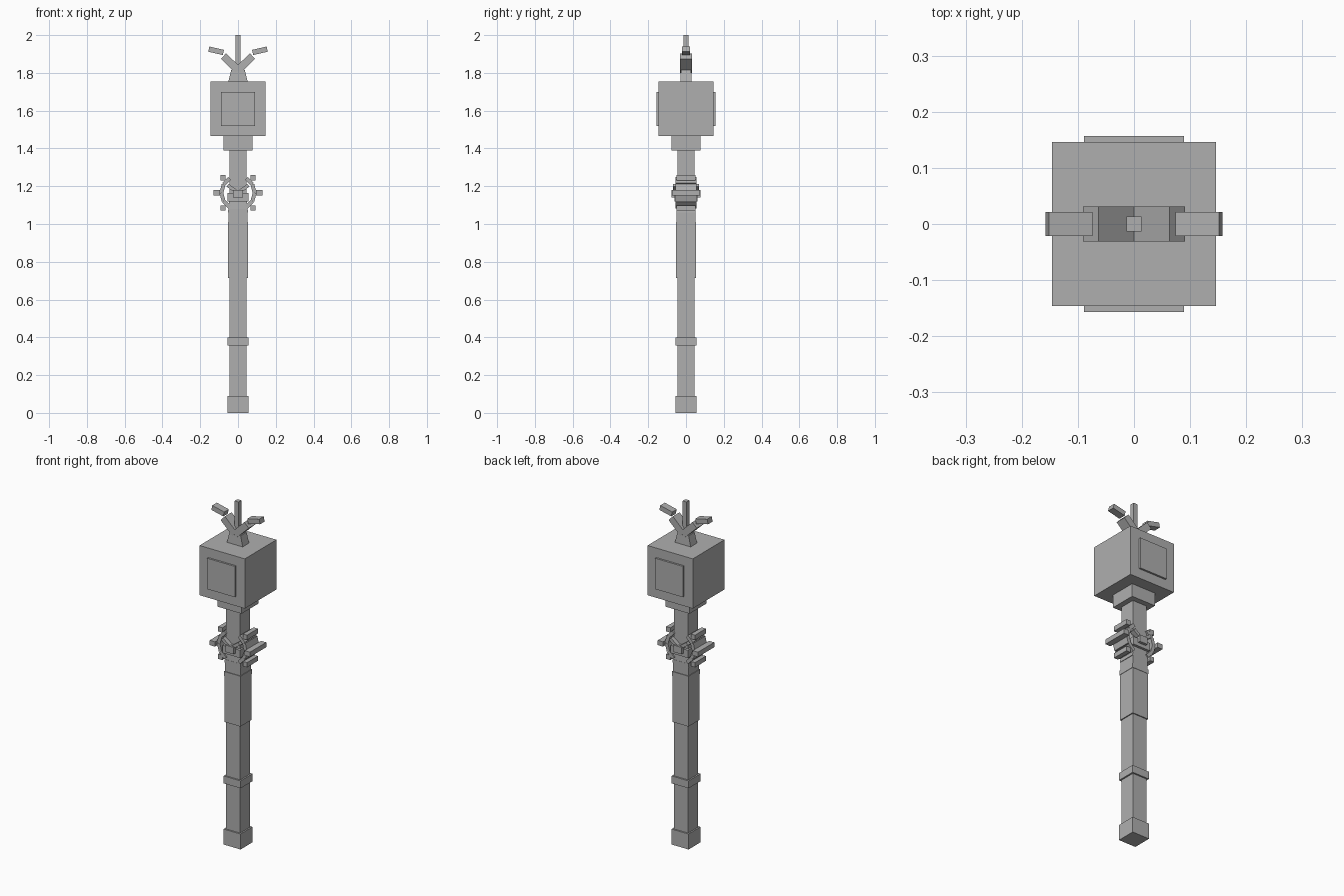
import bpy, bmesh, math
from mathutils import Matrix, Vector

if "Cube" in bpy.data.objects:
    bpy.data.objects.remove(bpy.data.objects["Cube"])

grey = bpy.data.materials.new("plain grey")
grey.diffuse_color = (0.43, 0.43, 0.43, 1)
grey.use_nodes = True
grey.node_tree.nodes["Principled BSDF"].inputs["Base Color"].default_value = grey.diffuse_color


def finish(name, bm):
    bmesh.ops.recalc_face_normals(bm, faces=bm.faces)
    me = bpy.data.meshes.new(name)
    bm.to_mesh(me)
    bm.free()
    me.materials.append(grey)
    ob = bpy.data.objects.new(name, me)
    bpy.context.collection.objects.link(ob)
    return ob


def box(name, centre, size, tilt=0):
    """Box tilted in the front plane (degrees, from +x towards +z)."""
    bm = bmesh.new()
    bmesh.ops.create_cube(bm, size=1)
    m = (Matrix.Translation(centre) @ Matrix.Rotation(-math.radians(tilt), 4, 'Y')
         @ Matrix.Diagonal((*size, 1)))
    bmesh.ops.transform(bm, matrix=m, verts=bm.verts)
    return finish(name, bm)


def block(name, half, z0, z1, half_y=None):
    hy = half if half_y is None else half_y
    return box(name, (0, 0, (z0 + z1) / 2), (2 * half, 2 * hy, z1 - z0))


def taper(name, b, t, z0, z1):
    """Frustum with half sizes b at the bottom and t at the top."""
    ob = block(name, 1, z0, z1)
    for v in ob.data.vertices:
        h = t if v.co.z > (z0 + z1) / 2 else b
        v.co.x *= h[0]
        v.co.y *= h[1]
    return ob


def bar(name, p, q, width, y0, y1):
    """Bar between two points in the front plane."""
    d = Vector(q) - Vector(p)
    return box(name, ((p[0] + q[0]) / 2, (y0 + y1) / 2, (p[1] + q[1]) / 2),
               (d.length, y1 - y0, width), math.degrees(math.atan2(d.y, d.x)))


# Handle
block("pommel", 0.055, 0, 0.09)
block("shaft", 0.046, 0.09, 1.39)
block("lower_band", 0.055, 0.357, 0.40)
block("grip", 0.052, 0.715, 0.985)
block("grip_band", 0.054, 0.985, 1.01)
block("upper_grip", 0.050, 1.01, 1.08)
taper("grip_flare", (0.053, 0.050), (0.047, 0.047), 1.06, 1.12)
block("collar", 0.056, 1.12, 1.165, 0.062)

# Ring emblem around the shaft
CZ = 1.165
for s in (-1, 1):
    pts = [(s * 0.088 * math.cos(math.radians(a)), CZ + 0.088 * math.sin(math.radians(a)))
           for a in (-60, -30, 0, 30, 60)]
    for p, q in zip(pts, pts[1:]):
        bar("ring_segment", p, q, 0.02, -0.055, 0.055)
    box("side_peg", (s * 0.113, 0, CZ), (0.034, 0.15, 0.028))
    for u in (-1, 1):
        box("corner_peg", (s * 0.08, 0, CZ + u * 0.08), (0.027, 0.10, 0.028))
    # Chevron and plate on front and back
    for f in (-1, 1):
        y0, y1 = sorted((f * 0.04, f * 0.070))
        bar("chevron", (0, 1.165), (s * 0.055, 1.205), 0.018, y0, y1)
block("emblem_core", 0.026, 1.14, 1.18, 0.078)

# Head
block("head_socket", 0.077, 1.39, 1.47)
block("head", 0.146, 1.465, 1.755)
block("head_plates", 0.089, 1.52, 1.70, 0.157)

# Crown
taper("crown_base", (0.051, 0.030), (0.036, 0.027), 1.755, 1.815)
for s in (-1, 1):
    bar("crown_arm", (0, 1.815), (s * 0.077, 1.889), 0.040, -0.031, 0.031)
    box("crown_horn", (s * 0.116, 0, 1.917), (0.079, 0.042, 0.028), s * 13)
block("crown_spike", 0.013, 1.82, 2.0)
